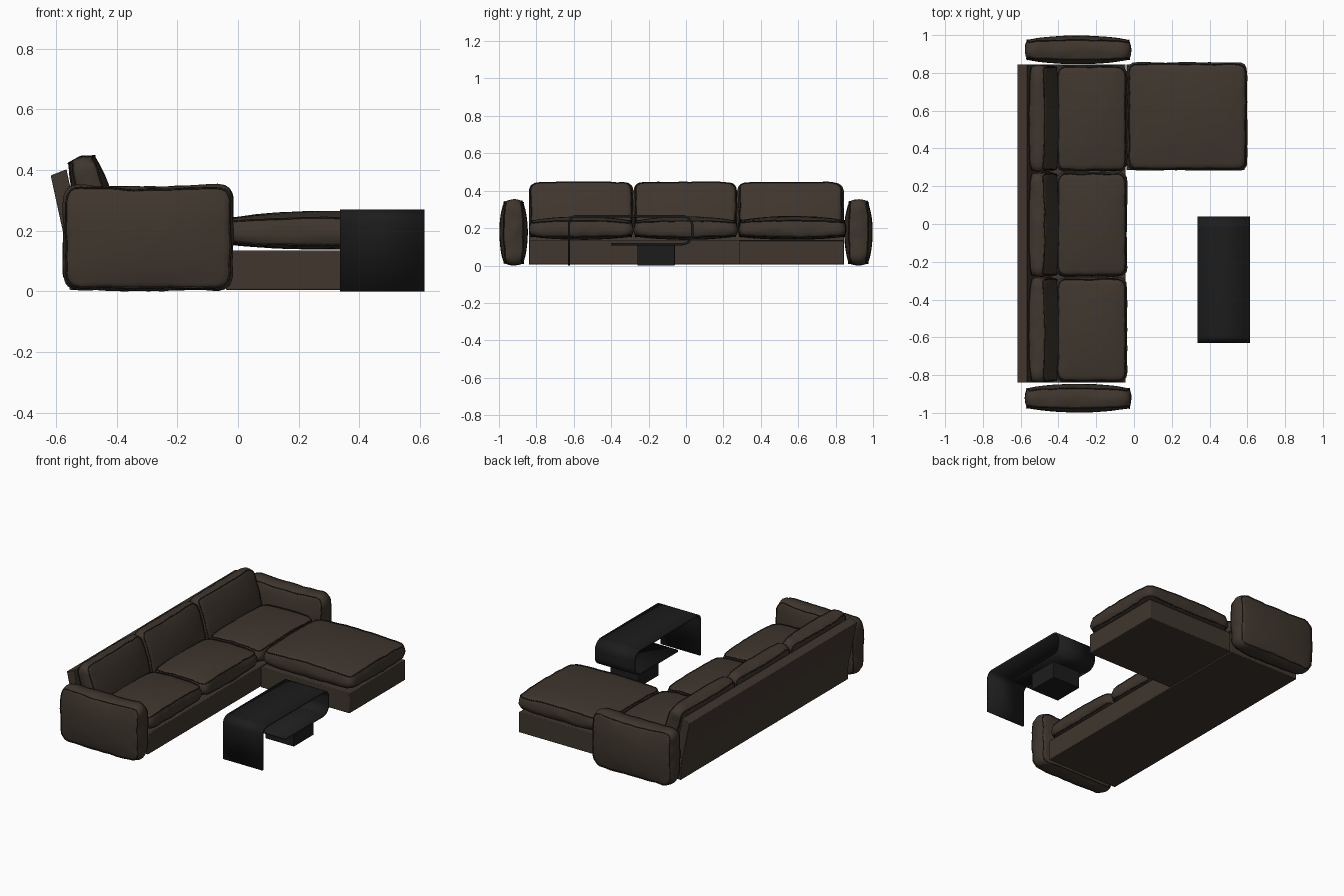
import bpy, bmesh, math
from mathutils import Vector, Matrix, noise

if "Cube" in bpy.data.objects:
    bpy.data.objects.remove(bpy.data.objects["Cube"])


def material(name, rgb):
    m = bpy.data.materials.new(name)
    m.diffuse_color = (*rgb, 1)
    m.use_nodes = True
    m.node_tree.nodes["Principled BSDF"].inputs["Base Color"].default_value = m.diffuse_color
    return m


FABRIC = material("brown_fabric", (0.050, 0.037, 0.027))
PIPING = material("dark_piping", (0.022, 0.016, 0.012))
BLACK = material("black_metal", (0.012, 0.012, 0.012))


def add_mesh(name, bm, mat, angle=40):
    bmesh.ops.recalc_face_normals(bm, faces=bm.faces[:])
    me = bpy.data.meshes.new(name)
    bm.to_mesh(me)
    bm.free()
    me.materials.append(mat)
    me.shade_smooth()
    me.set_sharp_from_angle(angle=math.radians(angle))
    ob = bpy.data.objects.new(name, me)
    bpy.context.collection.objects.link(ob)
    return ob


def bevel(ob, width):
    b = ob.modifiers.new("bevel", 'BEVEL')
    b.width, b.segments = width, 2


def box(name, lo, hi, mat, round_edge=0.004):
    lo, hi = Vector(lo), Vector(hi)
    bm = bmesh.new()
    bmesh.ops.create_cube(bm, size=1)
    for v in bm.verts:
        v.co = (lo + hi) / 2 + v.co * (hi - lo)
    bevel(add_mesh(name, bm, mat), round_edge)


def prism(name, pts, axis_vec, mat):
    bm = bmesh.new()
    f = bm.faces.new([bm.verts.new(p) for p in pts])
    r = bmesh.ops.extrude_face_region(bm, geom=[f])
    for v in r["geom"]:
        if isinstance(v, bmesh.types.BMVert):
            v.co += Vector(axis_vec)
    return add_mesh(name, bm, mat)


def cushion(name, centre, width, height, up, down, u_axis, v_axis, r=0.04, sag=0.0):
    """Puffy box cushion: up/down are the bulges to each side of its mid plane."""
    U, V = Vector(u_axis).normalized(), Vector(v_axis).normalized()
    W, C, swell = U.cross(V), Vector(centre), 0.010
    hx, hy = width / 2 - swell, height / 2 - swell

    def place(u, v, w):
        x, y = u * hx, v * hy
        dx = x - max(-hx + r, min(hx - r, x))
        dy = y - max(-hy + r, min(hy - r, y))
        if dx and dy:                       # round the corners
            k = 1 - max(abs(dx), abs(dy)) / math.hypot(dx, dy)
            x, y = x - dx * k, y - dy * k
        rim = max(abs(u), abs(v)) ** 12     # side wall swells out between seams
        s = swell * (1 - w * w) * rim
        x += s * x / hx
        y += s * y / hy
        if v > 0:
            y -= sag * v * (1 - u * u)
        g = 0.4 + 0.6 * ((1 - 0.72 * u * u) * (1 - 0.72 * v * v)) ** 0.6
        p = C + U * x + V * y + W * (w * g * (up if w > 0 else down))
        n = noise.noise_vector(p * 17)
        return p + n * 0.0035 * (0.3 + rim)

    bm = bmesh.new()
    bmesh.ops.create_cube(bm, size=2)
    bmesh.ops.subdivide_edges(bm, edges=bm.edges[:], cuts=21, use_grid_fill=True)
    for vert in bm.verts:
        vert.co = place(*vert.co)
    add_mesh(name, bm, FABRIC, 75)

    # piping around both seams
    cu = bpy.data.curves.new(name + "_piping", 'CURVE')
    cu.dimensions, cu.bevel_depth, cu.bevel_resolution = '3D', 0.0032, 1
    cu.materials.append(PIPING)
    t = [-1 + 2 * i / 22 for i in range(22)]
    ring = [(a, -1) for a in t] + [(1, a) for a in t]
    ring += [(-a, 1) for a in t] + [(-1, -a) for a in t]
    for w in (-1, 1):
        sp = cu.splines.new('POLY')
        sp.points.add(len(ring) - 1)
        sp.use_cyclic_u = True
        for pt, (u, v) in zip(sp.points, ring):
            pt.co = (*place(u, v, w), 1)
    bpy.context.collection.objects.link(bpy.data.objects.new(name + "_piping", cu))


X, Y, Z = (1, 0, 0), (0, 1, 0), (0, 0, 1)

# sofa and chaise bases
box("sofa_base", (-0.555, -0.84, 0.005), (-0.045, 0.845, 0.136), FABRIC)
box("chaise_base", (-0.04, 0.285, 0.005), (0.585, 0.845, 0.134), FABRIC)

# leaning back board
board = [(-0.545, 0.008), (-0.50, 0.10), (-0.565, 0.402), (-0.617, 0.382), (-0.560, 0.12)]
bevel(prism("back_board", [(x, -0.84, z) for x, z in board], (0, 1.685, 0), FABRIC), 0.003)

# three seat and back cushions
tilt = math.radians(16)
bounds = [-0.84, -0.281, 0.276, 0.843]
for i, (a, b) in enumerate(zip(bounds, bounds[1:])):
    mid, wide = (a + b) / 2, b - a - 0.004
    cushion(f"seat_cushion_{i}", (-0.224, mid, 0.19), 0.375, wide, 0.072, 0.052, X, Y)
    cushion(f"back_cushion_{i}", (-0.478, mid, 0.298), wide, 0.30, 0.066, 0.060,
            Y, (-math.sin(tilt), 0, math.cos(tilt)))

# chaise cushion
cushion("chaise_cushion", (0.282, 0.57, 0.19), 0.635, 0.572, 0.075, 0.052, X, Y)

# padded arms
for side, s in (("left", -1), ("right", 1)):
    cushion(f"{side}_arm", (-0.296, s * 0.922, 0.180), 0.56, 0.354, 0.076, 0.076,
            X, Z, r=0.05, sag=0.012)


# side table: one bent sheet, with a block under its lower shelf
def arc(cy, cz, r, a0, a1, n=8):
    return [(cy + r * math.cos(math.radians(a0 + (a1 - a0) * i / n)),
             cz + r * math.sin(math.radians(a0 + (a1 - a0) * i / n))) for i in range(n + 1)]


path = [(-0.625, 0.0)] + arc(-0.585, 0.224, 0.04, 180, 90)
path += arc(-0.021, 0.209, 0.055, 90, 0) + arc(-0.021, 0.169, 0.055, 0, -90) + [(-0.40, 0.114)]
bm = bmesh.new()
rows = [[bm.verts.new((x, y, z)) for x in (0.336, 0.614)] for y, z in path]
for p, q in zip(rows, rows[1:]):
    bm.faces.new((p[0], p[1], q[1], q[0]))
sheet = add_mesh("table_sheet", bm, BLACK)
solid = sheet.modifiers.new("thickness", 'SOLIDIFY')
solid.thickness, solid.offset = 0.012, 0
box("table_block", (0.375, -0.26, 0.0), (0.575, -0.06, 0.112), BLACK, 0.002)
